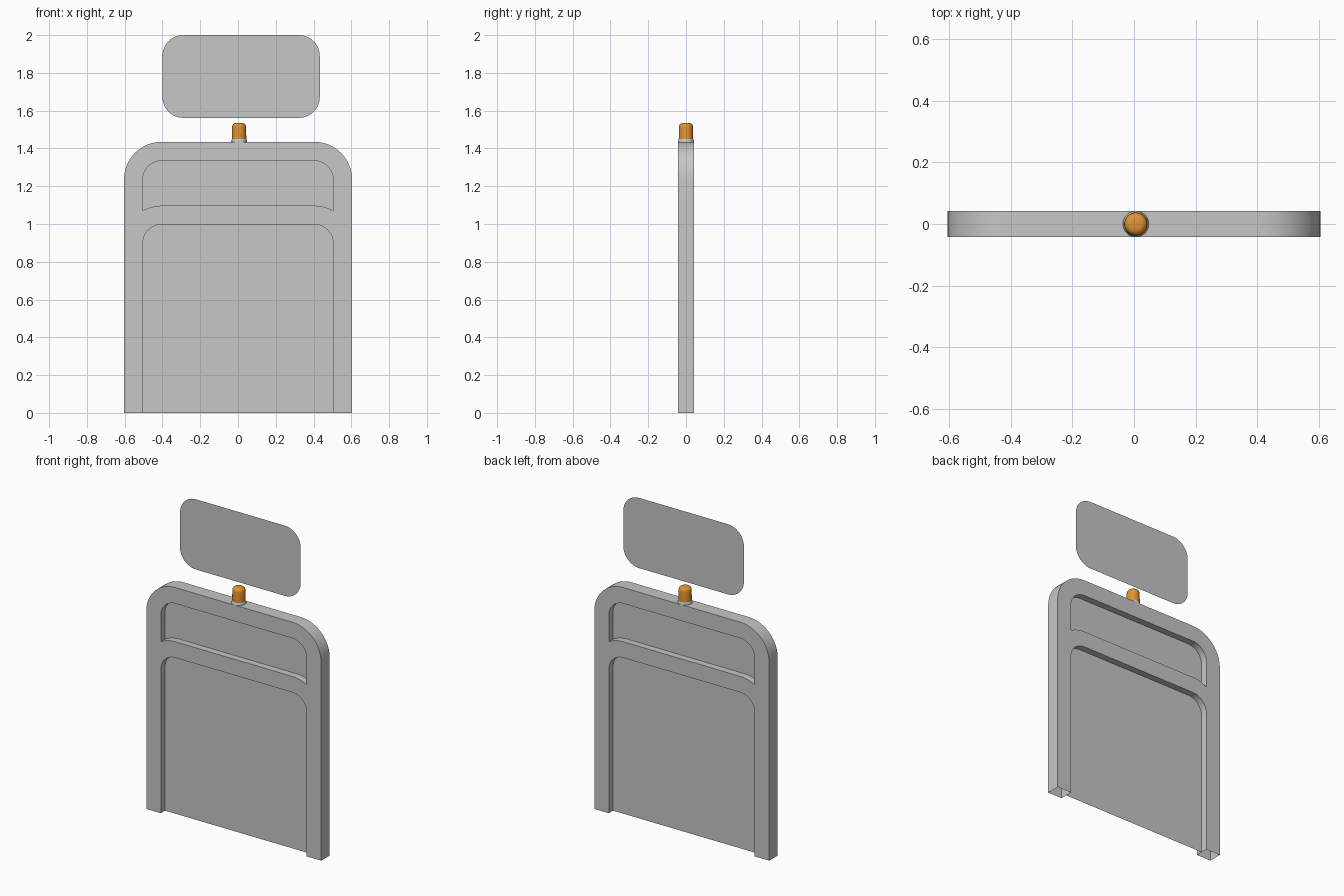
import bpy, bmesh, math

if "Cube" in bpy.data.objects:
    bpy.data.objects.remove(bpy.data.objects["Cube"])

HALF_DEPTH = 0.042


def material(name, rgb):
    m = bpy.data.materials.new(name)
    m.diffuse_color = (*rgb, 1)
    m.use_nodes = True
    m.node_tree.nodes["Principled BSDF"].inputs["Base Color"].default_value = m.diffuse_color
    return m


grey = material("light_grey", (0.57, 0.57, 0.57))
amber = material("amber", (0.76, 0.29, 0.027))


def arc(cx, cz, r, a0, a1, n=12):
    """Points along an arc, angles in degrees."""
    angles = [math.radians(a0 + (a1 - a0) * i / n) for i in range(n + 1)]
    return [(cx + r * math.cos(a), cz + r * math.sin(a)) for a in angles]


def arch(hw, top, r):
    """Round-topped outline standing on z = 0."""
    return ([(hw, 0)] + arc(hw - r, top - r, r, 0, 90)
            + arc(r - hw, top - r, r, 90, 180) + [(-hw, 0)])


def finish(bm, name, mat):
    mesh = bpy.data.meshes.new(name)
    bm.to_mesh(mesh)
    bm.free()
    mesh.materials.append(mat)
    ob = bpy.data.objects.new(name, mesh)
    bpy.context.collection.objects.link(ob)
    bpy.ops.object.select_all(action='DESELECT')
    ob.select_set(True)
    bpy.context.view_layer.objects.active = ob
    bpy.ops.object.shade_smooth_by_angle(angle=math.radians(35))
    return ob


def flat_shape(loops, y):
    """Fill closed outlines (later ones are holes) in a vertical plane."""
    bm = bmesh.new()
    for pts in loops:
        vs = [bm.verts.new((x, y, z)) for x, z in pts]
        for a, b in zip(vs, vs[1:] + vs[:1]):
            bm.edges.new((a, b))
    bmesh.ops.triangle_fill(bm, edges=bm.edges[:], use_beauty=True, normal=(0, -1, 0))
    return bm


def lathe(name, profile, mat, n=32):
    """Spin a radius / height profile about the vertical axis."""
    bm = bmesh.new()
    vs = [bm.verts.new((r, 0, z)) for r, z in profile]
    es = [bm.edges.new(p) for p in zip(vs, vs[1:])]
    bmesh.ops.spin(bm, geom=vs + es, cent=(0, 0, 0), axis=(0, 0, 1),
                   angle=math.tau, steps=n)
    bmesh.ops.remove_doubles(bm, verts=bm.verts[:], dist=1e-5)
    bmesh.ops.recalc_face_normals(bm, faces=bm.faces[:])
    ob = finish(bm, name, mat)
    ob.location.x = 0.006


# Outlines of the barrier and its two openings
outer = arch(0.604, 1.435, 0.2)
lower = arch(0.504, 0.997, 0.1)
upper = (arc(0.404, 1.235, 0.1, 0, 90) + arc(-0.404, 1.235, 0.1, 90, 180)
         + arc(-0.404, 0.897, 0.2, 120, 90, 6) + arc(0.404, 0.897, 0.2, 90, 60, 6))

# Hollow frame with open feet
bm = flat_shape([outer + lower[::-1], upper], -HALF_DEPTH)
ext = bmesh.ops.extrude_face_region(bm, geom=bm.faces[:], use_keep_orig=True)
moved = [g for g in ext["geom"] if isinstance(g, bmesh.types.BMVert)]
bmesh.ops.translate(bm, verts=moved, vec=(0, 2 * HALF_DEPTH, 0))
bmesh.ops.recalc_face_normals(bm, faces=bm.faces[:])
feet = [f for f in bm.faces if all(v.co.z < 1e-4 for v in f.verts)]
bmesh.ops.delete(bm, geom=feet, context='FACES_ONLY')
finish(bm, "frame", grey)

# Thin infill panels
finish(flat_shape([lower], 0), "lower_panel", grey)
finish(flat_shape([upper], 0), "upper_panel", grey)

# Floating rounded sign plate
x0, x1, z0, z1, r = -0.4, 0.433, 1.562, 2.0, 0.11
plate = (arc(x1 - r, z1 - r, r, 0, 90) + arc(x0 + r, z1 - r, r, 90, 180)
         + arc(x0 + r, z0 + r, r, 180, 270) + arc(x1 - r, z0 + r, r, 270, 360))
finish(flat_shape([plate], 0), "sign_plate", grey)

# Warning lamp: collar and domed lens
lathe("lamp_collar", [(0.042, 1.433), (0.042, 1.439), (0.038, 1.45), (0, 1.45)], grey)
dome = arc(0.016, 1.514, 0.021, 0, 90, 6)
lathe("lamp_lens", [(0.038, 1.447)] + dome + [(0, 1.536)], amber)
